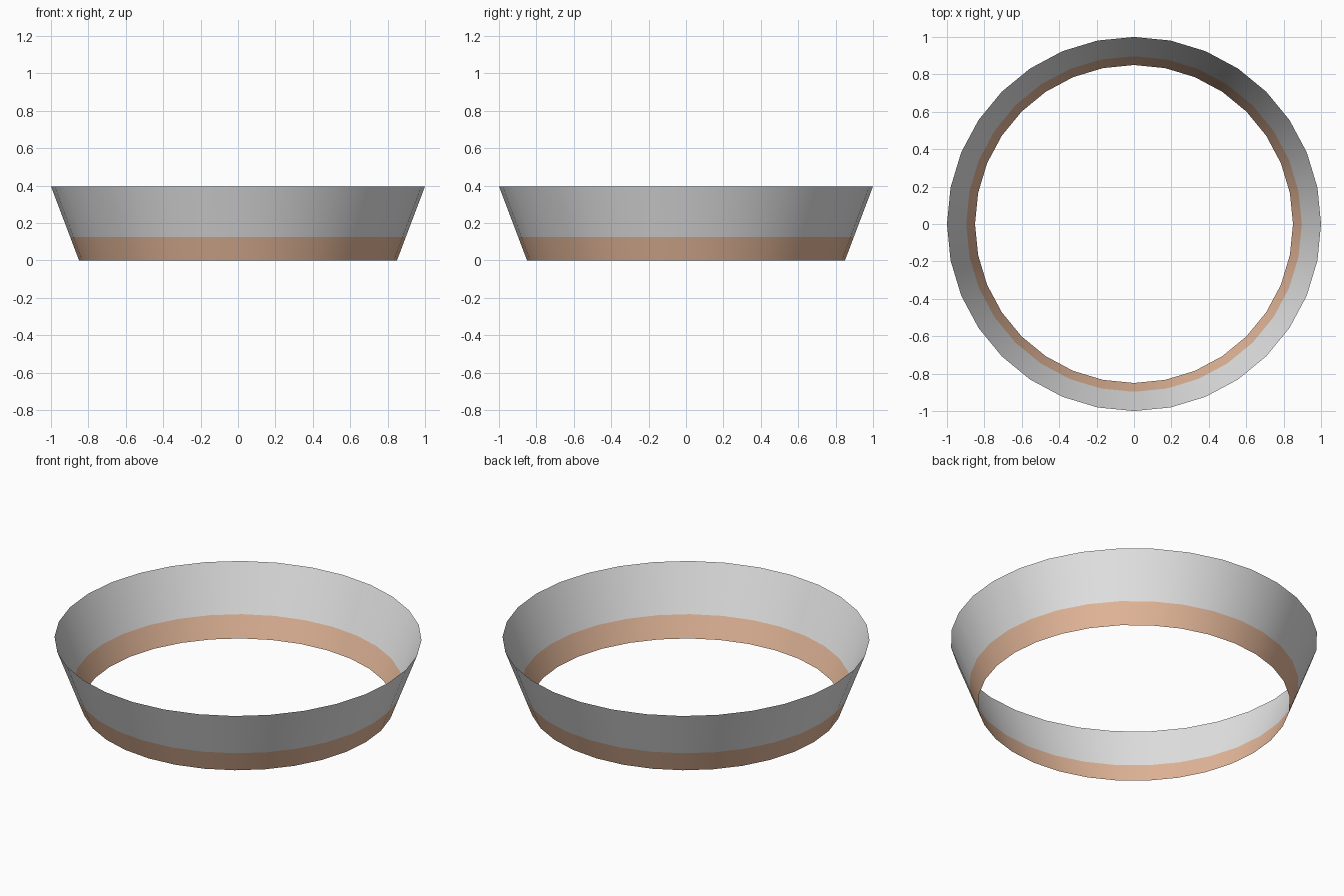
import bpy, bmesh, math

if "Cube" in bpy.data.objects:
    bpy.data.objects.remove(bpy.data.objects["Cube"])

SIDES = 32
# (radius, height) profile of the open flared ring
PROFILE = [(0.85, 0.0), (0.897, 0.124), (1.0, 0.396)]


def material(name, rgb):
    m = bpy.data.materials.new(name)
    m.diffuse_color = (*rgb, 1.0)
    m.use_nodes = True
    m.node_tree.nodes["Principled BSDF"].inputs["Base Color"].default_value = m.diffuse_color
    return m


mesh = bpy.data.meshes.new("flared_ring")
mesh.materials.append(material("light grey", (0.8, 0.8, 0.8)))
mesh.materials.append(material("tan", (0.8, 0.49, 0.33)))

# Thin single-sheet wall: lower tan band, upper grey band
bm = bmesh.new()
rings = [[bm.verts.new((r * math.cos(2 * math.pi * i / SIDES),
                        r * math.sin(2 * math.pi * i / SIDES), z))
          for i in range(SIDES)] for r, z in PROFILE]
for band, (low, high) in enumerate(zip(rings, rings[1:])):
    for i in range(SIDES):
        j = (i + 1) % SIDES
        f = bm.faces.new((low[i], low[j], high[j], high[i]))
        f.material_index = 1 if band == 0 else 0
        f.smooth = True
bm.to_mesh(mesh)
bm.free()

ring = bpy.data.objects.new("flared_ring", mesh)
bpy.context.collection.objects.link(ring)
